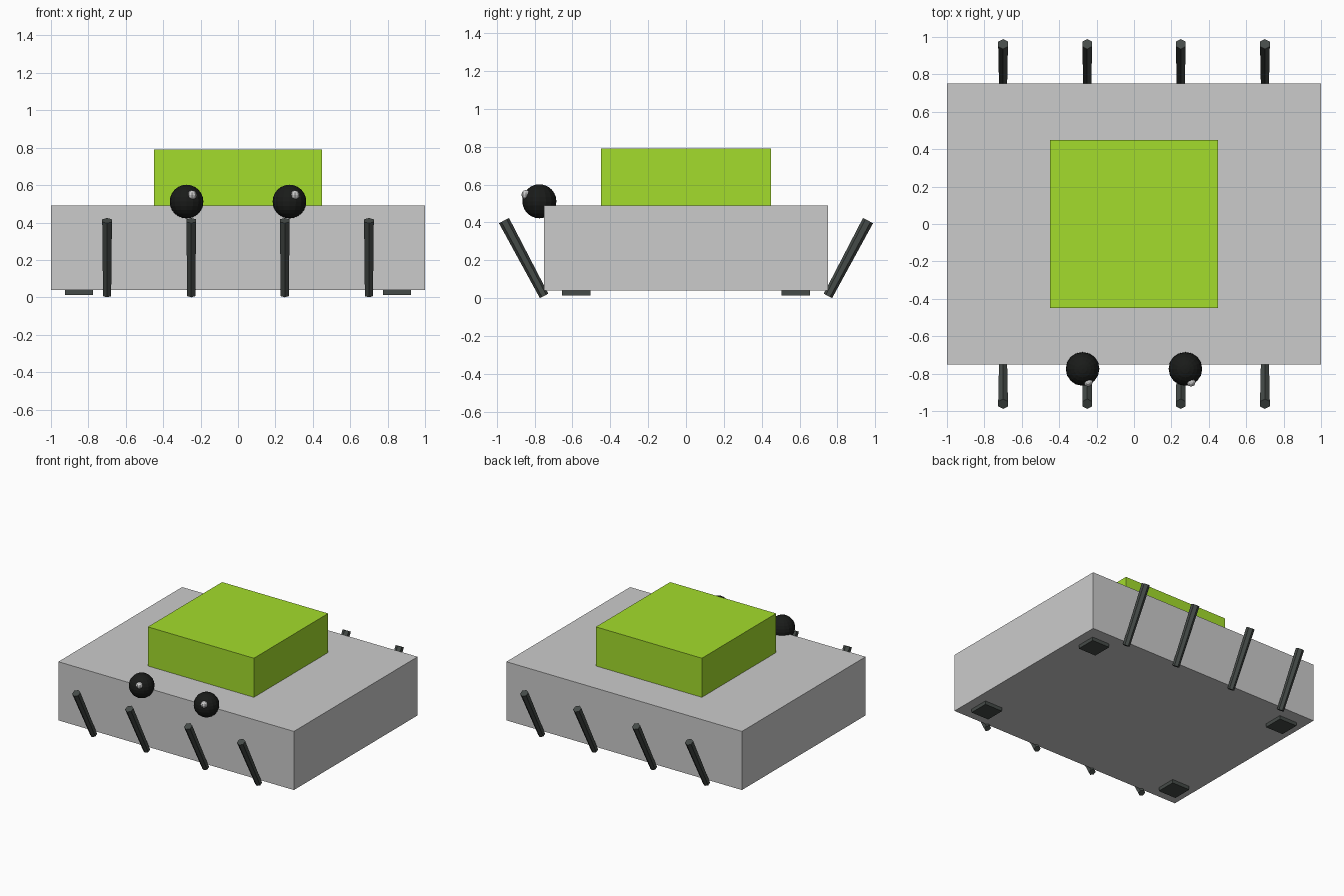
import bpy
from mathutils import Vector

if "Cube" in bpy.data.objects:
    bpy.data.objects.remove(bpy.data.objects["Cube"])


def material(name, rgb):
    m = bpy.data.materials.new(name)
    m.diffuse_color = (*rgb, 1)
    m.use_nodes = True
    m.node_tree.nodes["Principled BSDF"].inputs["Base Color"].default_value = m.diffuse_color
    return m


GREEN = material("lime", (0.37, 0.72, 0.025))
DARK = material("charcoal", (0.06, 0.07, 0.065))
BLACK = material("black", (0.01, 0.011, 0.01))
WHITE = material("white", (0.9, 0.9, 0.9))


def finish(name, mat):
    ob = bpy.context.object
    ob.name = name
    if mat:
        ob.data.materials.append(mat)
    return ob


def box(name, centre, size, mat=None):
    bpy.ops.mesh.primitive_cube_add(size=1, location=centre)
    ob = finish(name, mat)
    ob.scale = size
    bpy.ops.object.transform_apply(location=False, rotation=False, scale=True)


def ball(name, centre, radius, segments, rings, mat):
    bpy.ops.mesh.primitive_uv_sphere_add(segments=segments, ring_count=rings,
                                         radius=radius, location=centre)
    finish(name, mat)


def tapered_rod(name, start, end, r1, r2, mat):
    a, b = Vector(start), Vector(end)
    d = b - a
    bpy.ops.mesh.primitive_cone_add(vertices=6, radius1=r1, radius2=r2,
                                    depth=d.length, location=(a + b) / 2)
    ob = finish(name, mat)
    ob.rotation_euler = Vector((0, 0, 1)).rotation_difference(d).to_euler()


# Body slab and raised green block
box("body", (0, 0, 0.265), (2, 1.5, 0.45))
box("top_block", (0, 0, 0.64), (0.9, 0.9, 0.3), GREEN)

# Four foot pads under the corners
for x in (-0.85, 0.85):
    for y in (-0.58, 0.58):
        box("foot_pad", (x, y, 0.028), (0.15, 0.15, 0.03), DARK)

# Splayed hexagonal legs along front and back
for side, label in ((-1, "front"), (1, "back")):
    for x in (-0.7, -0.25, 0.25, 0.7):
        tapered_rod(label + "_leg", (x, side * 0.75, 0.012),
                    (x, side * 0.962, 0.41), 0.025, 0.03, DARK)

# Eyes with small highlights
for x in (-0.275, 0.275):
    ball("eye", (x, -0.775, 0.512), 0.09, 16, 12, BLACK)
    ball("eye_highlight", (x + 0.03, -0.845, 0.547), 0.025, 8, 6, WHITE)
